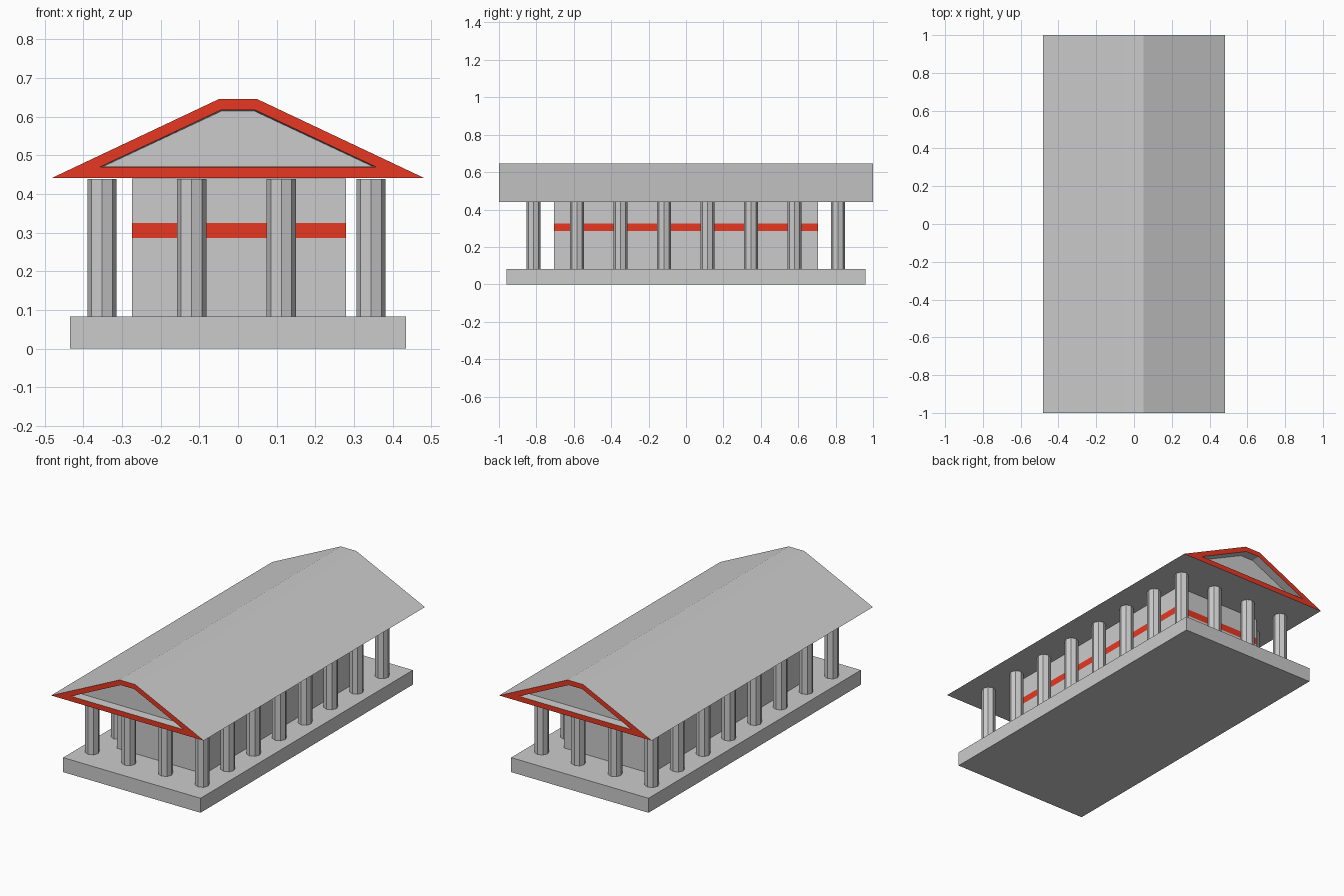
import bpy, bmesh

if "Cube" in bpy.data.objects:
    bpy.data.objects.remove(bpy.data.objects["Cube"])

red = bpy.data.materials.new("red_paint")
red.diffuse_color = (0.8, 0.04, 0.015, 1)
red.use_nodes = True
red.node_tree.nodes["Principled BSDF"].inputs["Base Color"].default_value = red.diffuse_color
stone = bpy.data.materials.new("stone")
stone.diffuse_color = (0.8, 0.8, 0.8, 1)
stone.use_nodes = True
stone.node_tree.nodes["Principled BSDF"].inputs["Base Color"].default_value = stone.diffuse_color


def loft(name, rings, red_bands=()):
    """Skin a list of equal-length rings, cap both ends, paint chosen bands red."""
    bm = bmesh.new()
    loops = [[bm.verts.new(p) for p in ring] for ring in rings]
    n = len(loops[0])
    for b in range(len(loops) - 1):
        for i in range(n):
            j = (i + 1) % n
            f = bm.faces.new((loops[b][i], loops[b][j], loops[b + 1][j], loops[b + 1][i]))
            f.material_index = int(b in red_bands)
    bm.faces.new(loops[0])
    bm.faces.new(loops[-1])
    bmesh.ops.recalc_face_normals(bm, faces=bm.faces)
    mesh = bpy.data.meshes.new(name)
    bm.to_mesh(mesh)
    bm.free()
    mesh.materials.append(stone)
    mesh.materials.append(red)
    obj = bpy.data.objects.new(name, mesh)
    bpy.context.collection.objects.link(obj)
    return obj


def rect(x0, x1, y, z):
    return [(x0, -y, z), (x1, -y, z), (x1, y, z), (x0, y, z)]


# Plinth
loft("plinth", [rect(-0.435, 0.435, 0.96, z) for z in (0, 0.083)])

# Inner hall with a flush painted band
loft("inner_hall", [rect(-0.274, 0.28, 0.705, z) for z in (0.083, 0.286, 0.325, 0.44)], {1})

# Roof: recessed gable at each end inside a red border
outer = [(-0.483, 0.441), (0.483, 0.441), (0.049, 0.646), (-0.049, 0.646)]
inner = [(-0.357, 0.47), (0.357, 0.47), (0.043, 0.618), (-0.043, 0.618)]
recess = [(-0.345, 0.473), (0.345, 0.473), (0.042, 0.615), (-0.042, 0.615)]
stations = [(recess, -0.95), (inner, -1), (outer, -1), (outer, 1), (inner, 1), (recess, 0.95)]
loft("roof", [[(x, y, z) for x, z in prof] for prof, y in stations], {1, 3})

# Octagonal columns around the perimeter: 4 across, 8 along
for i in range(4):
    for j in range(8):
        if i in (0, 3) or j in (0, 7):
            bpy.ops.mesh.primitive_cylinder_add(
                vertices=8, radius=0.038, depth=0.357,
                location=(-0.352 + 0.232 * i, -0.815 + 0.2325 * j, 0.2605))
            bpy.context.object.name = f"column_{i}_{j}"
            bpy.context.object.data.materials.append(stone)
